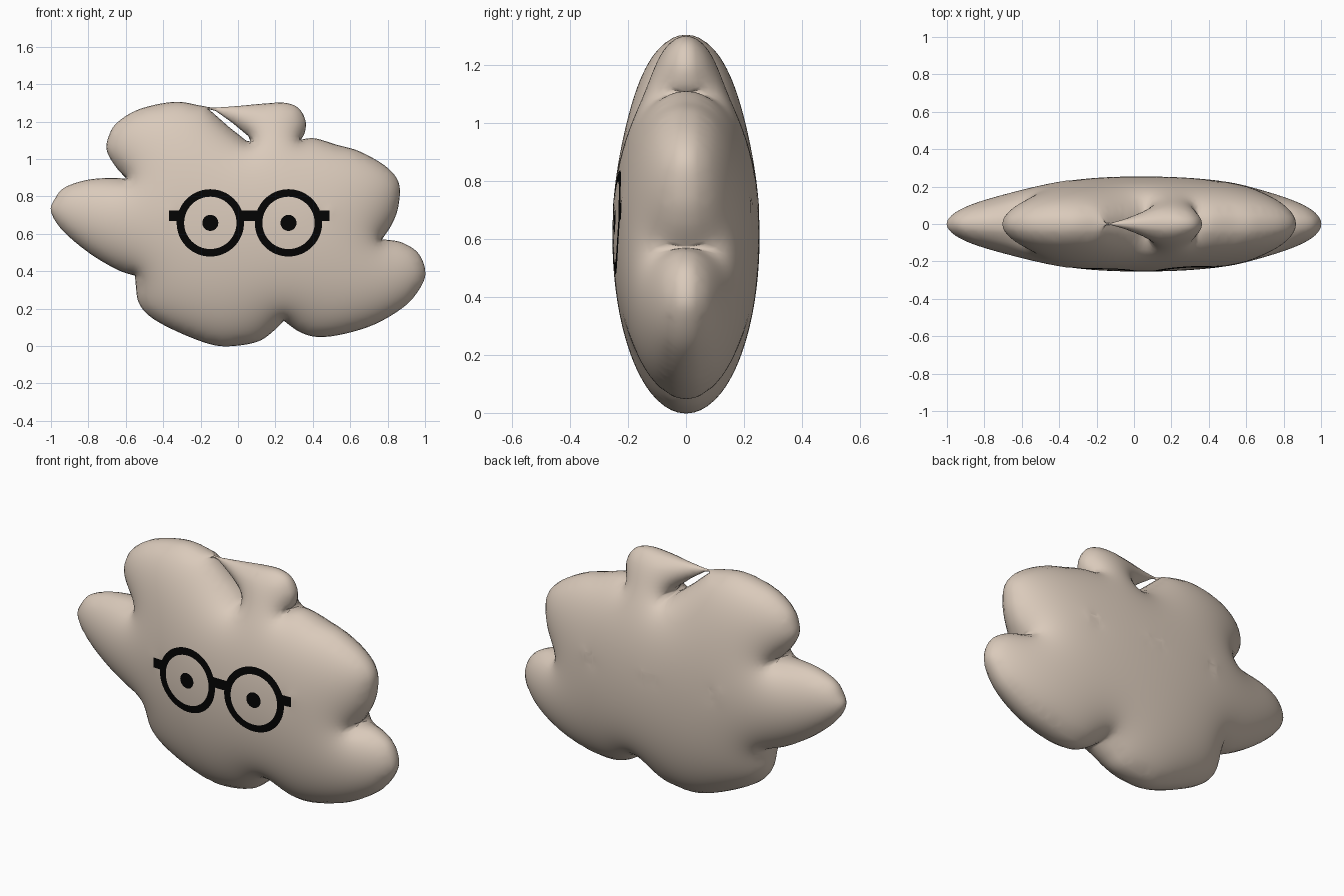
import bpy, math
from mathutils import Vector, kdtree
from mathutils.geometry import delaunay_2d_cdt

if "Cube" in bpy.data.objects:
    bpy.data.objects.remove(bpy.data.objects["Cube"])

OUTLINE = [(-1, .72), (-.98, .785), (-.93, .845), (-.82, .885), (-.7, .898), (-.597, .895), (-.655, .96),
           (-.7, 1.04), (-.695, 1.11), (-.65, 1.19), (-.53, 1.265), (-.34, 1.305), (-.2, 1.285), (-.13, 1.275),
           (0, 1.283), (.13, 1.295), (.25, 1.3), (.325, 1.27), (.362, 1.2), (.355, 1.135), (.335, 1.103),
           (.41, 1.11), (.53, 1.075), (.65, 1.04), (.79, .96), (.86, .87), (.858, .75), (.825, .655),
           (.77, .57), (.87, .555), (.96, .5), (1, .41), (.985, .33), (.9, .22), (.74, .12), (.57, .065),
           (.43, .048), (.33, .075), (.245, .135), (.19, .08), (.11, .025), (-.02, 0), (-.14, .007),
           (-.31, .07), (-.46, .15), (-.53, .23), (-.547, .33), (-.55, .375), (-.65, .41), (-.8, .5),
           (-.94, .62)]
SLIT = [(-.155, 1.265), (-.12, 1.257), (-.03, 1.193), (.055, 1.122), (.067, 1.093), (.045, 1.097),
        (-.05, 1.172)]
NOTCHES = [(-.597, .895), (.335, 1.103), (.77, .57), (.245, .135), (-.55, .375)] + SLIT
EYES = [(-.148, .658), (.27, .658)]
FRAME_OUT, FRAME_IN, PUPIL = .18, .14, .043
BARS = [(-.37, -.31), (.017, .107), (.43, .49)]      # left temple, bridge, right temple
BAR_Z = (.668, .724)
THICK, SPREAD, STEP = .254, .33, .022


def smooth_loop(pts, step=.015):
    """Catmull-Rom loop through the points, with sharp turns at the notches"""
    out, n = [], len(pts)
    P = [Vector(p) for p in pts]
    for i in range(n):
        a, b, c, d = (P[(i + k) % n] for k in (-1, 0, 1, 2))
        a = b if pts[i] in NOTCHES else a
        d = c if pts[(i + 1) % n] in NOTCHES else d
        m = max(1, round((c - b).length / step))
        for j in range(m):
            t = j / m
            out.append(.5 * (2 * b + (c - a) * t + (2 * a - 5 * b + 4 * c - d) * t * t
                             + (3 * b - a - 3 * c + d) * t ** 3))
    return out


def circle(c, r, n):
    return [Vector((c[0] + r * math.cos(k * math.tau / n), c[1] + r * math.sin(k * math.tau / n)))
            for k in range(n)]


def inside(p, loop):
    hit = False
    for a, b in zip(loop, loop[1:] + loop[:1]):
        if (a.y > p.y) != (b.y > p.y) and p.x < a.x + (p.y - a.y) / (b.y - a.y) * (b.x - a.x):
            hit = not hit
    return hit


def is_black(p):
    for e in EYES:
        d = math.hypot(p.x - e[0], p.y - e[1])
        if d < PUPIL or FRAME_IN < d < FRAME_OUT:
            return True
    return BAR_Z[0] < p.y < BAR_Z[1] and any(a < p.x < b for a, b in BARS)


# Flat layout: silhouette, slit beside the tuft, and the glasses lines
rim, slit = smooth_loop(OUTLINE), smooth_loop(SLIT)
loops = [rim, slit]
for e in EYES:
    loops += [circle(e, FRAME_OUT, 64), circle(e, FRAME_IN, 56), circle(e, PUPIL, 24)]
for a, b in BARS:
    loops.append([Vector(p) for p in ((a, BAR_Z[0]), (b, BAR_Z[0]), (b, BAR_Z[1]), (a, BAR_Z[1]))])
pts, edges = [], []
for lp in loops:
    s = len(pts)
    pts += lp
    edges += [(s + i, s + (i + 1) % len(lp)) for i in range(len(lp))]


def in_body(p):
    return inside(p, rim) and not inside(p, slit)


def tree_of(points):
    t = kdtree.KDTree(len(points))
    for i, p in enumerate(points):
        t.insert((p.x, p.y, 0), i)
    t.balance()
    return t


# Extra rows close to the rim keep the rounded edge smooth
rim_tree, rows = tree_of(rim + slit), []
for lp in (rim, slit):
    for i, p in enumerate(lp):
        t = (lp[(i + 1) % len(lp)] - lp[i - 1]).normalized()
        for d in (.0035, .011):
            for s in (-1, 1):
                q = p + s * d * Vector((t.y, -t.x))
                if in_body(q) and rim_tree.find((q.x, q.y, 0))[2] > .85 * d:
                    rows.append(q)
pts += rows
tree = tree_of(pts)
for j in range(int(1.32 / STEP)):
    for i in range(int(2.04 / STEP)):
        q = Vector((-1.01 + (i + .5 * (j % 2)) * STEP, j * STEP))
        if tree.find((q.x, q.y, 0))[2] > .011 and in_body(q):
            pts.append(q)
V, _, F, *_ = delaunay_2d_cdt(pts, edges, [], 0, 1e-6)
mid = lambda f: (V[f[0]] + V[f[1]] + V[f[2]]) / 3
F = [f for f in F if in_body(mid(f))]

# Inflate: solve a damped membrane over the flat shape, fixed at the rim
n = len(V)
area, nb, count = [0.0] * n, [{} for _ in range(n)], {}
for f in F:
    for k in range(3):
        a, b, c = f[k], f[(k + 1) % 3], f[(k + 2) % 3]
        u, v = V[a] - V[c], V[b] - V[c]
        cr = max(abs(u.x * v.y - u.y * v.x), 1e-9)
        w = .5 * u.dot(v) / cr
        nb[a][b] = nb[a].get(b, 0) + w
        nb[b][a] = nb[b].get(a, 0) + w
        area[c] += cr / 6
        key = (min(a, b), max(a, b))
        count[key] = count.get(key, 0) + 1
fixed = {i for e, c in count.items() if c == 1 for i in e}
system = []
for i in range(n):
    if i not in fixed and nb[i]:
        ws = [(j, max(w, 1e-4)) for j, w in nb[i].items()]
        system.append((i, ws, area[i], sum(w for _, w in ws) + area[i] / SPREAD ** 2))
h = [0.0] * n
for _ in range(200):
    for i, ws, ar, den in system:
        s = ar
        for j, w in ws:
            s += w * h[j]
        h[i] += 1.8 * (s / den - h[i])
top = max(h)
h = [THICK * math.sqrt(max(x, 0) / top) for x in h]

# Front and back skins share the rim vertices
used = sorted({i for f in F for i in f})
front = {i: k for k, i in enumerate(used)}
verts = [(V[i].x, -h[i], V[i].y) for i in used]
back = {}
for i in used:
    if i in fixed:
        back[i] = front[i]
    else:
        back[i] = len(verts)
        verts.append((V[i].x, h[i], V[i].y))
faces = [[front[i] for i in f] for f in F] + [[back[i] for i in reversed(f)] for f in F]
me = bpy.data.meshes.new("puffy_body")
me.from_pydata(verts, [], faces)
for name, col in (("warm beige", (.7, .59, .495, 1)), ("black", (.001, .001, .001, 1))):
    m = bpy.data.materials.new(name)
    m.diffuse_color = col
    m.use_nodes = True
    m.node_tree.nodes["Principled BSDF"].inputs["Base Color"].default_value = m.diffuse_color
    me.materials.append(m)
for k, poly in enumerate(me.polygons):
    poly.use_smooth = True
    poly.material_index = int(k < len(F) and is_black(mid(F[k])))   # glasses and pupils
me.update()
ob = bpy.data.objects.new("puffy_body", me)
bpy.context.collection.objects.link(ob)
